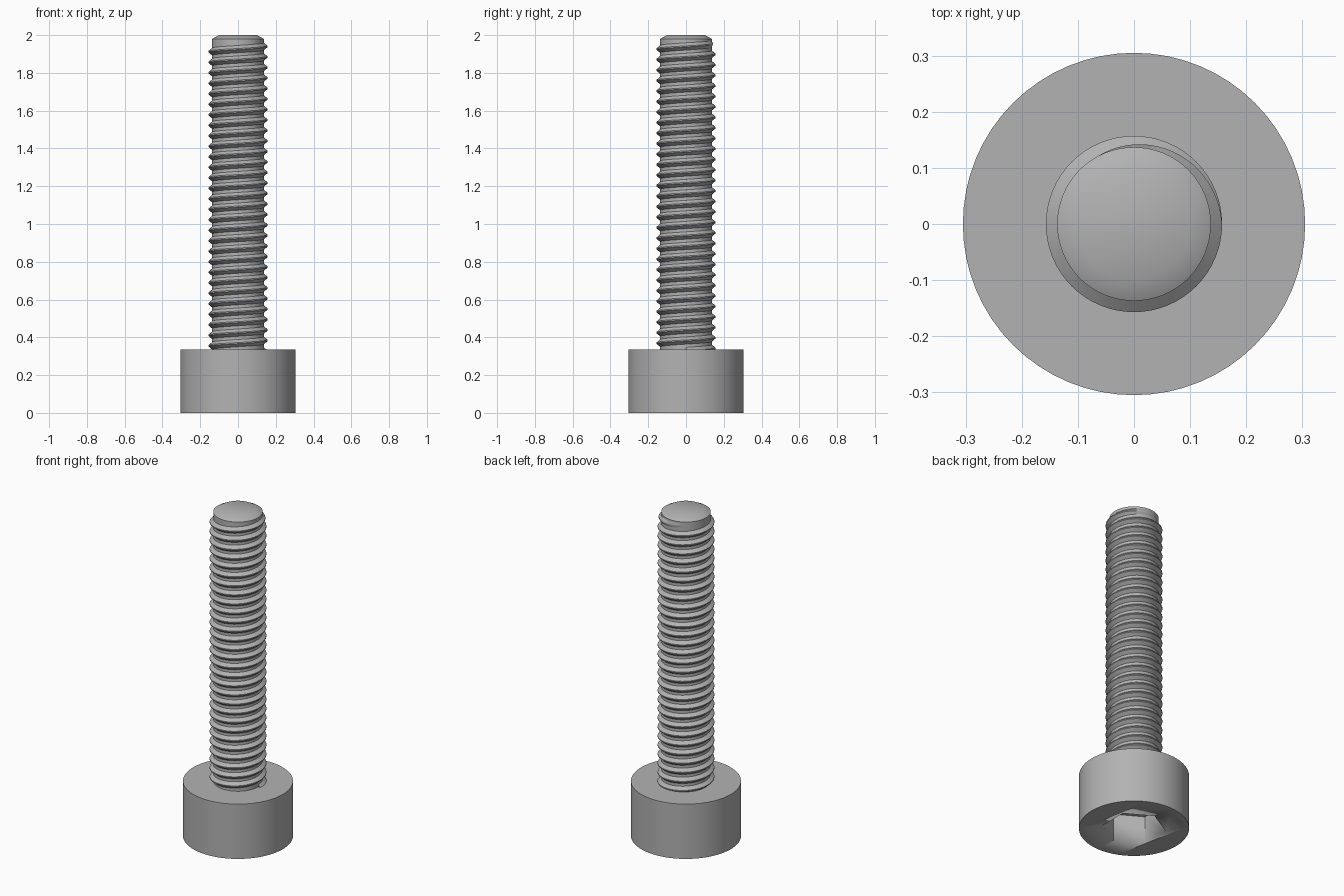
import bpy, bmesh, math

if "Cube" in bpy.data.objects:
    bpy.data.objects.remove(bpy.data.objects["Cube"])

HEAD_R, HEAD_H = 0.305, 0.335
CORE_R, CREST_R, TIP_R = 0.137, 0.157, 0.10
PITCH, TOP = 0.0556, 2.0
STEPS = 64

steel = bpy.data.materials.new("steel grey")
steel.use_nodes = True
grey = (0.45, 0.45, 0.45, 1)
steel.diffuse_color = grey
steel.node_tree.nodes["Principled BSDF"].inputs["Base Color"].default_value = grey


def finish(name, bm, angle=30):
    mesh = bpy.data.meshes.new(name)
    bmesh.ops.recalc_face_normals(bm, faces=bm.faces)
    bm.to_mesh(mesh)
    bm.free()
    obj = bpy.data.objects.new(name, mesh)
    bpy.context.collection.objects.link(obj)
    mesh.materials.append(steel)
    bpy.ops.object.select_all(action="DESELECT")
    obj.select_set(True)
    bpy.context.view_layer.objects.active = obj
    bpy.ops.object.shade_smooth_by_angle(angle=math.radians(angle))
    return obj


def stack(name, rings, sides, turn=0):
    """Closed solid through (radius, height) rings."""
    bm = bmesh.new()
    loops = []
    for r, z in rings:
        angles = [turn + math.tau * i / sides for i in range(sides)]
        loops.append([bm.verts.new((r * math.cos(a), r * math.sin(a), z)) for a in angles])
    for low, high in zip(loops, loops[1:]):
        for i in range(sides):
            j = (i + 1) % sides
            bm.faces.new((low[i], low[j], high[j], high[i]))
    bm.faces.new(loops[0][::-1])
    bm.faces.new(loops[-1])
    return finish(name, bm)


# Cylindrical head with a hexagonal key socket underneath
head = stack("head", [(HEAD_R, 0), (HEAD_R, HEAD_H)], STEPS)
cutter = stack("socket_cutter", [(0.178, -0.1), (0.178, 0.17)], 6, math.pi / 2)
cutter.hide_render = True
cut = head.modifiers.new("socket", "BOOLEAN")
cut.operation, cut.solver, cut.object = "DIFFERENCE", "EXACT", cutter
bpy.context.view_layer.objects.active = head
bpy.ops.object.modifier_apply(modifier=cut.name)
bpy.data.objects.remove(cutter)

# Shaft core with a chamfered tip
stack("shaft", [(CORE_R, HEAD_H - 0.03), (CORE_R, TOP - 0.02), (TIP_R, TOP)], STEPS)

# Right-hand helical ridge that fades into the shaft near the tip
bm = bmesh.new()
crest_top, half, flat = 1.94, 0.021, 0.003
fade = STEPS // 3
turns = math.ceil((crest_top - HEAD_H) / PITCH)
previous = None
for i in range(-turns * STEPS, fade + 1):
    a = math.tau * i / STEPS
    z = crest_top + PITCH * i / STEPS
    size = 1 - max(0, i) / fade
    crest = CORE_R + (CREST_R - CORE_R) * size
    root = CORE_R - 0.002
    profile = [(root, -half), (crest, -flat), (crest, flat), (root, half)]
    row = [bm.verts.new((r * math.cos(a), r * math.sin(a), z + dz)) for r, dz in profile]
    if previous:
        for k in range(3):
            bm.faces.new((previous[k], row[k], row[k + 1], previous[k + 1]))
    else:
        bm.faces.new(row)
    previous = row
bm.faces.new(previous[::-1])
finish("thread", bm, 25)
